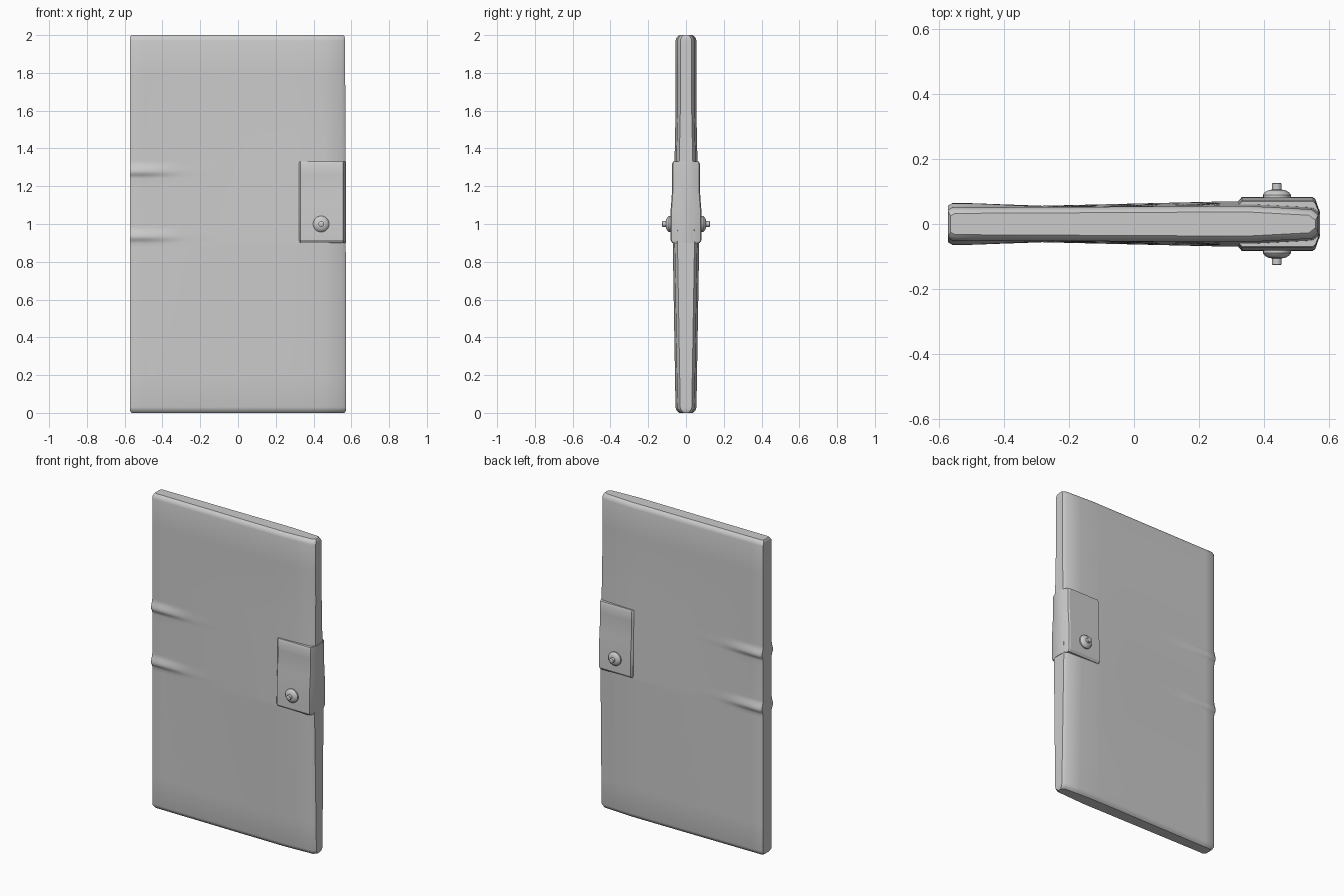
import bpy, bmesh, math

if "Cube" in bpy.data.objects:
    bpy.data.objects.remove(bpy.data.objects["Cube"])

grey = bpy.data.materials.new("plain grey")
grey.diffuse_color = (0.6, 0.6, 0.6, 1)
grey.use_nodes = True
grey.node_tree.nodes["Principled BSDF"].inputs["Base Color"].default_value = grey.diffuse_color


def clamp(v):
    return max(0.0, min(1.0, v))


def finish(name, bm, angle=30):
    bmesh.ops.recalc_face_normals(bm, faces=bm.faces)
    me = bpy.data.meshes.new(name)
    bm.to_mesh(me)
    bm.free()
    ob = bpy.data.objects.new(name, me)
    bpy.context.collection.objects.link(ob)
    me.materials.append(grey)
    bpy.ops.object.select_all(action='DESELECT')
    ob.select_set(True)
    bpy.context.view_layer.objects.active = ob
    bpy.ops.object.shade_smooth_by_angle(angle=math.radians(angle))
    return ob


# Half thickness of the door: slight swell at latch height, hinge ridges, worn edges
def half_thickness(x, z):
    t = 0.051 + 0.004 * clamp((x + 0.5) / 0.8)
    swell = clamp(z / 0.9) if z < 0.9 else clamp((1.6 - z) / 0.7)
    t += 0.015 * swell * clamp((x + 0.5) / 0.8)
    t -= 0.010 * clamp((x - 0.36) / 0.19)
    for zc in (1.275, 0.93):
        d = (z - zc) / (0.055 if z > zc else 0.03)
        if abs(d) < 1:
            t += 0.013 * math.cos(d * math.pi / 2) ** 2 * clamp((-0.28 - x) / 0.22)
    # rounded top and bottom, chamfered sides
    e = min(z, 2 - z)
    if e < 0.03:
        t -= 0.018 * (1 - e / 0.03) ** 2
    if x > 0.55:
        t -= 0.015 * (x - 0.55) / 0.02
    if x < -0.56:
        t -= 0.008 * (-0.56 - x) / 0.013
    return t


# Door panel: a front and back sheet joined around the rim
xs = [-0.573, -0.56, -0.5, -0.45, -0.4, -0.35, -0.28, -0.1, 0.1, 0.3, 0.36, 0.45, 0.55, 0.57]
zs = [0, 0.008, 0.018, 0.03, 0.2, 0.4, 0.6, 0.8, 0.88]
zs += [0.9 + 0.01 * i for i in range(10)] + [1.1, 1.2]
zs += [1.24 + 0.01 * i for i in range(11)] + [1.45, 1.6, 1.8, 1.97, 1.982, 1.992, 2]
bm = bmesh.new()
sheets = []
for s in (-1, 1):
    rows = []
    for z in zs:
        k = 0.985 + 0.015 * math.sqrt(clamp(min(z, 2 - z) / 0.02))
        rows.append([bm.verts.new((x * k + 0.003 * (1 - z) * (x > 0),
                                   s * half_thickness(x, z), z)) for x in xs])
    for a, b in zip(rows, rows[1:]):
        for i in range(len(xs) - 1):
            bm.faces.new((a[i], a[i + 1], b[i + 1], b[i]))
    sheets.append(rows)
f, b = sheets
for j in range(len(zs) - 1):
    for i in (0, -1):
        bm.faces.new((f[j][i], f[j + 1][i], b[j + 1][i], b[j][i]))
for i in range(len(xs) - 1):
    for j in (0, -1):
        bm.faces.new((f[j][i], f[j][i + 1], b[j][i + 1], b[j][i]))
finish("door_panel", bm, 35)

# Latch housing: side profile swept along x and wrapped around the door edge
side = [(0.9, 0.073), (0.915, 0.083), (1.08, 0.081), (1.14, 0.076), (1.2, 0.0735),
        (1.26, 0.073), (1.315, 0.0745), (1.33, 0.069)]
bm = bmesh.new()
rings = []
for x, inset in ((0.322, 0.012), (0.332, 0), (0.55, 0), (0.558, 0.005)):
    ring = [(z, -y + inset) for z, y in side] + [(z, y - inset) for z, y in reversed(side)]
    rings.append([bm.verts.new((x, y, z)) for z, y in ring])
# proud middle of the edge strip
rings.append([bm.verts.new((0.573, v.co.y * 0.45, v.co.z)) for v in rings[-1]])
for a, b in zip(rings, rings[1:]):
    for i in range(len(a)):
        k = (i + 1) % len(a)
        bm.faces.new((a[i], a[k], b[k], b[i]))
bm.faces.new(rings[0])
bm.faces.new(rings[-1])
finish("latch_housing", bm, 25)

# Round rosette with a short spindle on each side, turned around the y axis
spindle = [(0.043, 0.07), (0.043, 0.09), (0.037, 0.098), (0.026, 0.104),
           (0.015, 0.106), (0.015, 0.124), (0.012, 0.126)]
n = 20
for s, label in ((-1, "front"), (1, "back")):
    bm = bmesh.new()
    rings = [[bm.verts.new((0.44 + r * math.cos(2 * math.pi * i / n), s * y,
                            1.0 + r * math.sin(2 * math.pi * i / n))) for i in range(n)]
             for r, y in spindle]
    for a, b in zip(rings, rings[1:]):
        for i in range(n):
            k = (i + 1) % n
            bm.faces.new((a[i], a[k], b[k], b[i]))
    bm.faces.new(rings[0])
    bm.faces.new(rings[-1])
    finish(label + "_knob", bm, 35)
